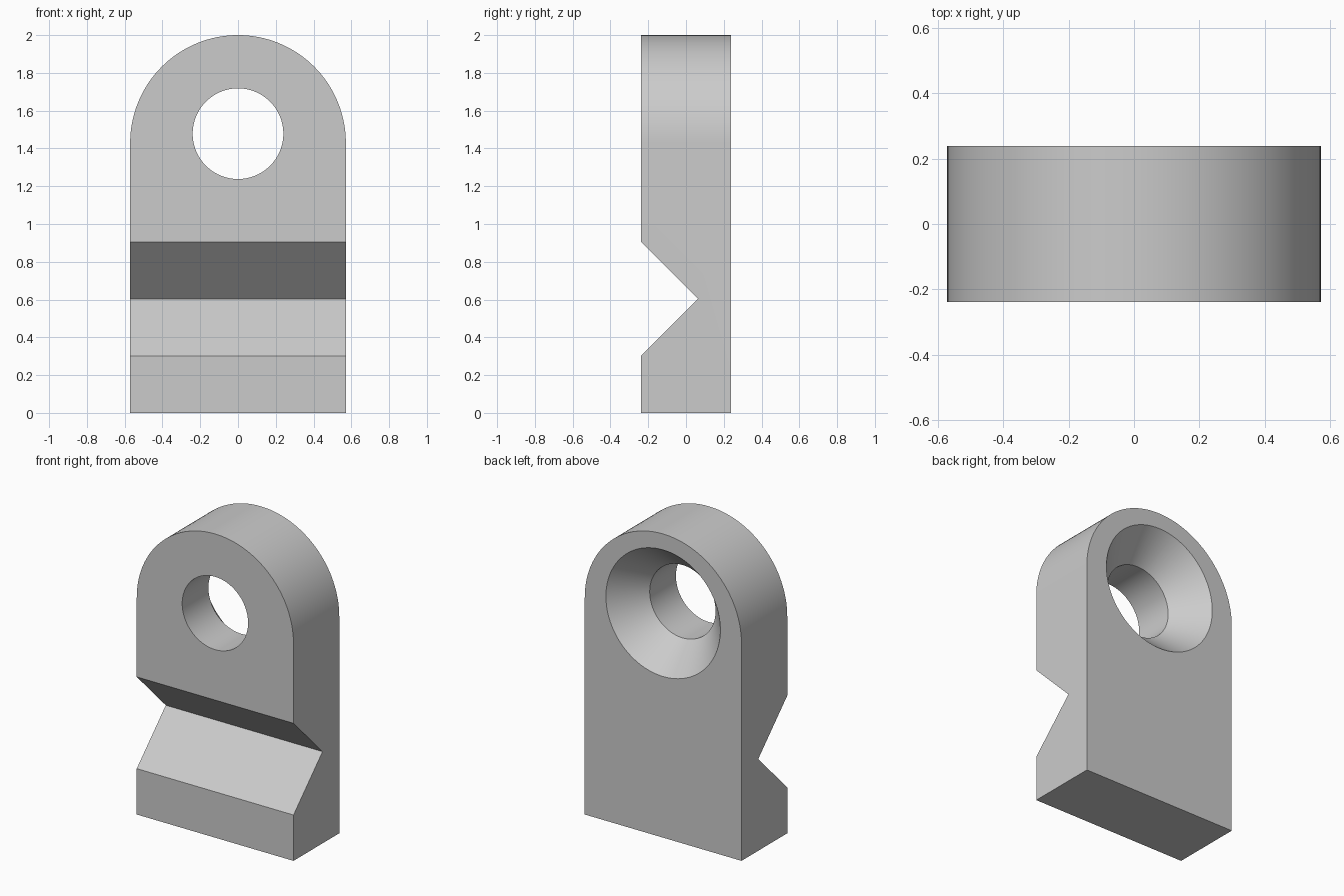
import bpy, bmesh
from math import cos, sin, pi, radians
from mathutils import Vector

if "Cube" in bpy.data.objects:
    bpy.data.objects.remove(bpy.data.objects["Cube"], do_unlink=True)

HALF_W, HALF_D, HEIGHT = 0.571, 0.238, 2.0
HOLE_Z, HOLE_R = 1.478, 0.24
SINK_R, SINK_DEPTH = 0.417, 0.203
NOTCH_Z, NOTCH_DEPTH = 0.604, 0.302

grey = bpy.data.materials.new("plain_grey")
grey.use_nodes = True
colour = (0.6, 0.6, 0.6, 1)
grey.diffuse_color = colour
grey.node_tree.nodes["Principled BSDF"].inputs["Base Color"].default_value = colour


def finish(name, bm):
    bmesh.ops.recalc_face_normals(bm, faces=bm.faces)
    mesh = bpy.data.meshes.new(name)
    bm.to_mesh(mesh)
    bm.free()
    mesh.materials.append(grey)
    obj = bpy.data.objects.new(name, mesh)
    bpy.context.collection.objects.link(obj)
    return obj


def prism(name, points, direction):
    """Extrude a closed outline along a vector."""
    bm = bmesh.new()
    face = bm.faces.new([bm.verts.new(p) for p in points])
    result = bmesh.ops.extrude_face_region(bm, geom=[face], use_keep_orig=True)
    moved = [v for v in result["geom"] if isinstance(v, bmesh.types.BMVert)]
    bmesh.ops.translate(bm, verts=moved, vec=direction)
    return finish(name, bm)


def lathe(name, profile, centre_z, steps=96):
    """Spin (radius, y) points about a front-to-back axis."""
    bm = bmesh.new()
    rings = [[bm.verts.new((r * cos(2 * pi * i / steps), y,
                            centre_z + r * sin(2 * pi * i / steps)))
              for i in range(steps)] for r, y in profile]
    for a, b in zip(rings, rings[1:]):
        for i in range(steps):
            j = (i + 1) % steps
            bm.faces.new((a[i], a[j], b[j], b[i]))
    bm.faces.new(rings[0])
    bm.faces.new(rings[-1])
    return finish(name, bm)


# Round-topped plate
arc_z = HEIGHT - HALF_W
arc = [(HALF_W * cos(pi * i / 64), -HALF_D, arc_z + HALF_W * sin(pi * i / 64))
       for i in range(65)]
outline = [(-HALF_W, -HALF_D, 0), (HALF_W, -HALF_D, 0)] + arc
plate = prism("bracket_plate", outline, Vector((0, 2 * HALF_D, 0)))

# V-shaped groove across the front, widened past the surface
over = 0.1
reach = NOTCH_DEPTH + over
groove = prism("groove_cutter",
               [(-1, -HALF_D - over, NOTCH_Z - reach),
                (-1, -HALF_D + NOTCH_DEPTH, NOTCH_Z),
                (-1, -HALF_D - over, NOTCH_Z + reach)], Vector((2, 0, 0)))

# Through hole with a conical countersink at the back
slope = (SINK_R - HOLE_R) / SINK_DEPTH
hole = lathe("hole_cutter",
             [(HOLE_R, -HALF_D - over), (HOLE_R, HALF_D - SINK_DEPTH),
              (SINK_R + slope * over, HALF_D + over)], HOLE_Z)

bpy.ops.object.select_all(action="DESELECT")
plate.select_set(True)
bpy.context.view_layer.objects.active = plate
for cutter in (groove, hole):
    mod = plate.modifiers.new(cutter.name, "BOOLEAN")
    mod.operation = "DIFFERENCE"
    mod.solver = "EXACT"
    mod.object = cutter
    bpy.ops.object.modifier_apply(modifier=mod.name)
    bpy.data.objects.remove(cutter, do_unlink=True)

bpy.ops.object.shade_smooth_by_angle(angle=radians(30))
